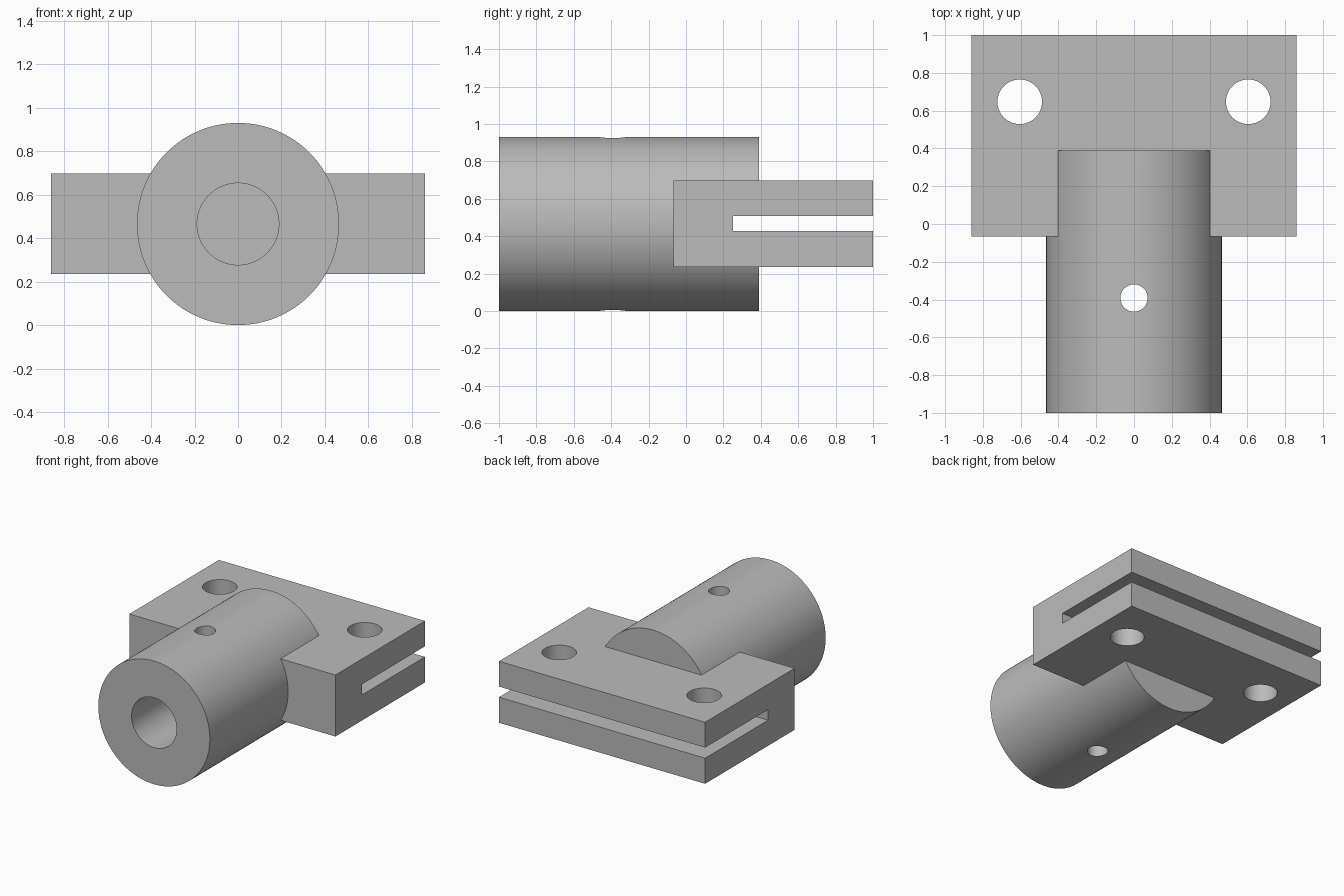
import bpy
from math import pi, radians

cube = bpy.data.objects.get("Cube")
if cube:
    bpy.data.objects.remove(cube, do_unlink=True)

grey = bpy.data.materials.new("plain_grey")
grey.use_nodes = True
colour = (0.5, 0.5, 0.5, 1)
grey.diffuse_color = colour
grey.node_tree.nodes["Principled BSDF"].inputs["Base Color"].default_value = colour

RADIUS = 0.465  # barrel radius, also the height of its axis


def finish(name):
    obj = bpy.context.object
    obj.name = obj.data.name = name
    bpy.ops.object.transform_apply(location=True, rotation=True, scale=True)
    obj.data.materials.append(grey)
    return obj


def box(name, low, high):
    bpy.ops.mesh.primitive_cube_add(size=1, location=[(a + b) / 2 for a, b in zip(low, high)])
    bpy.context.object.scale = [b - a for a, b in zip(low, high)]
    return finish(name)


def rod_y(name, radius, y0, y1):
    bpy.ops.mesh.primitive_cylinder_add(vertices=128, radius=radius, depth=y1 - y0,
                                        location=(0, (y0 + y1) / 2, RADIUS), rotation=(pi / 2, 0, 0))
    return finish(name)


def rod_z(name, radius, x, y):
    bpy.ops.mesh.primitive_cylinder_add(vertices=64, radius=radius, depth=2, location=(x, y, RADIUS))
    return finish(name)


def combine(target, tool, operation):
    mod = target.modifiers.new(tool.name, "BOOLEAN")
    mod.object, mod.operation, mod.solver = tool, operation, "EXACT"
    bpy.context.view_layer.objects.active = target
    bpy.ops.object.modifier_apply(modifier=mod.name)
    bpy.data.objects.remove(tool, do_unlink=True)


# Barrel merged into the clamp block
bracket = rod_y("clamp_bracket", RADIUS, -1, 0.39)
combine(bracket, box("clamp_block", (-0.86, -0.067, 0.234), (0.86, 1, 0.698)), "UNION")

# Blind bore, cross pin hole, clamp slot and bolt holes
cutters = [
    rod_y("bore", 0.188, -1.1, 0),
    rod_z("pin_hole", 0.072, 0, -0.392),
    box("clamp_slot", (-1, 0.25, 0.427), (1, 1.1, 0.507)),
]
cutters += [rod_z("bolt_hole", 0.118, side * 0.605, 0.647) for side in (-1, 1)]
for cutter in cutters:
    combine(bracket, cutter, "DIFFERENCE")

bpy.ops.object.select_all(action="DESELECT")
bracket.select_set(True)
bpy.context.view_layer.objects.active = bracket
bpy.ops.object.shade_smooth_by_angle(angle=radians(30))
